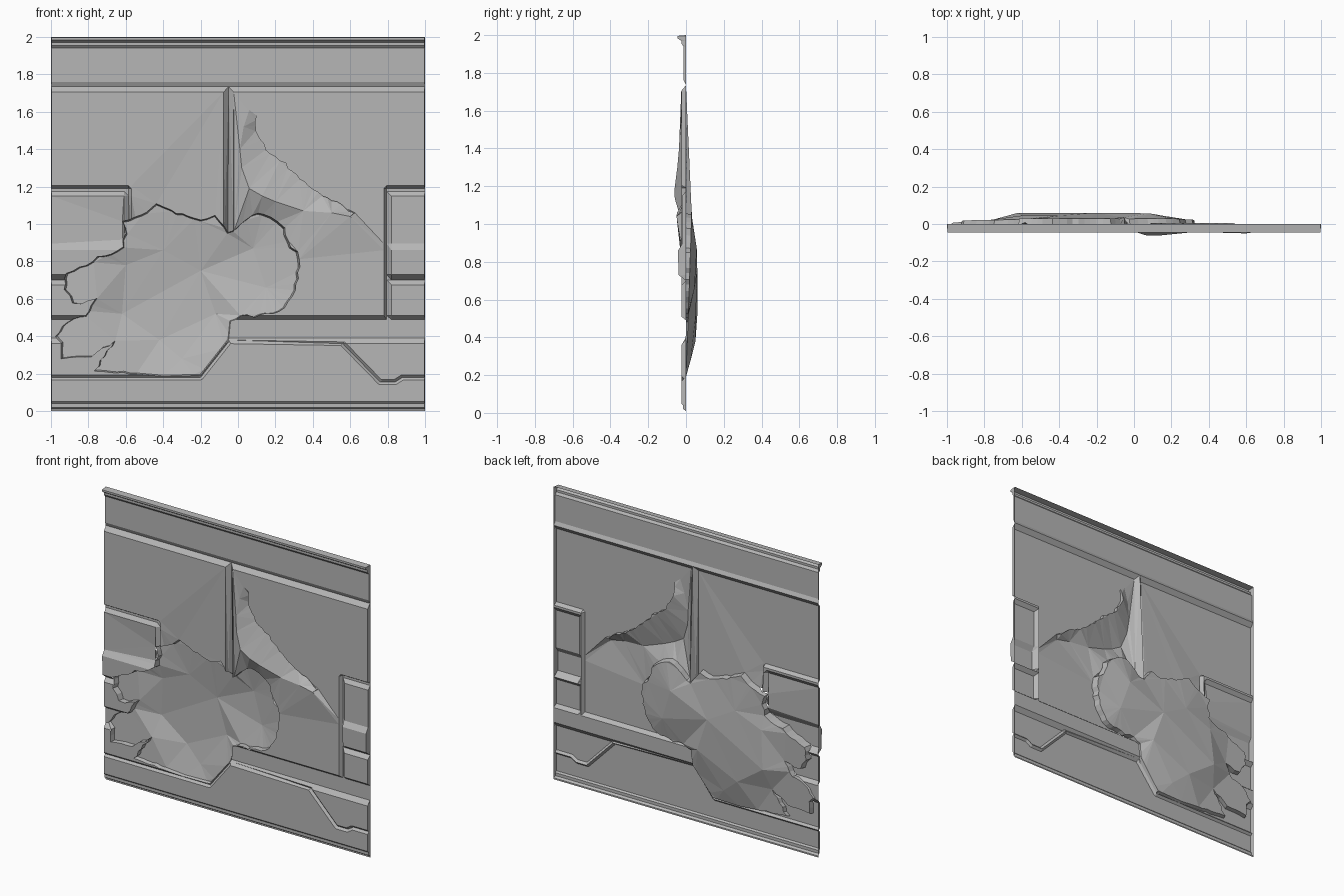
import bpy, random
from mathutils import Vector
from mathutils.geometry import delaunay_2d_cdt, intersect_point_line

random.seed(4)
cube = bpy.data.objects.get("Cube")
if cube:
    bpy.data.objects.remove(cube, do_unlink=True)

grey = bpy.data.materials.new("panel_grey")
grey.use_nodes = True
grey.diffuse_color = (0.47, 0.47, 0.47, 1)
grey.node_tree.nodes["Principled BSDF"].inputs["Base Color"].default_value = grey.diffuse_color

FACE = -0.025      # depth of the main panel face


def add_mesh(name, verts, faces):
    mesh = bpy.data.meshes.new(name)
    mesh.from_pydata(verts, [], faces)
    mesh.validate()
    mesh.materials.append(grey)
    obj = bpy.data.objects.new(name, mesh)
    bpy.context.collection.objects.link(obj)
    return obj


def lerp_table(table, v):
    """Piecewise linear lookup in an ascending table of (position, value)."""
    if v <= table[0][0]:
        return table[0][1]
    for (a, ya), (b, yb) in zip(table, table[1:]):
        if v <= b:
            return ya + (yb - ya) * (v - a) / (b - a)
    return table[-1][1]


def inside(p, poly):
    hit = False
    for a, b in zip(poly, poly[1:] + poly[:1]):
        if (a[1] > p[1]) != (b[1] > p[1]):
            if p[0] < a[0] + (b[0] - a[0]) * (p[1] - a[1]) / (b[1] - a[1]):
                hit = not hit
    return hit


def jagged(points, step, size, closed, calm=lambda p: False):
    """Break an outline into short ragged pieces."""
    pts = [Vector(p) for p in points]
    out = []
    for a, b in zip(pts, pts[1:] + pts[:1] if closed else pts[1:]):
        n = max(1, round((b - a).length / step))
        side = Vector((a.y - b.y, b.x - a.x)).normalized()
        for i in range(n):
            p = a.lerp(b, i / n)
            out.append(p if calm(p) else p + side * random.uniform(-size, size))
    return out if closed else out + [pts[-1]]


# Wall section: cornice, upper band, main panel, recess, skirting
wall_profile = [
    (0, 0), (0.01, 0), (0.02, -0.015), (0.04, -0.015), (0.05, FACE), (0.36, FACE),
    (0.39, 0), (0.49, 0), (0.51, FACE), (1.705, FACE), (1.735, 0), (1.76, -0.012),
    (1.94, -0.012), (1.955, FACE), (1.97, FACE), (1.983, -0.045), (1.996, -0.045), (2, 0)]

# Side box section, sunk into the panel at both ends
box_profile = [
    (0.49, 0), (0.51, FACE), (0.675, FACE), (0.7, 0), (0.73, -0.04), (0.86, -0.042),
    (0.895, -0.02), (1.15, -0.02), (1.175, 0), (1.19, 0), (1.205, FACE)]
boxes = [(-1, -0.57, -0.585, -0.61), (1, 0.78, 0.795, 0.82)]

# Fine grooves in the skirting
groove_paths = [[(-1, 0.18), (-0.2, 0.18), (-0.05, 0.37)],
                [(0.56, 0.36), (0.76, 0.155), (0.84, 0.155), (0.88, 0.18), (1, 0.18)]]
GROOVE = 0.014
grooves = [(Vector(a), Vector(b)) for path in groove_paths for a, b in zip(path, path[1:])]

SEAM_X, SEAM_W = -0.05, 0.027


def height(x, z):
    """Depth of the undamaged relief."""
    if abs(x) > 0.9985:
        return 0
    y = lerp_table(wall_profile, z)
    for side, lip, floor, inner in boxes:
        if x * side >= lip * side and 0.49 < z < 1.205:
            y = lerp_table(box_profile, z)
            edge = sorted([(lip, FACE), (floor, 0), (inner, -0.05)])
            y = max(y, lerp_table(edge, x))
    off = abs(x - SEAM_X) / SEAM_W
    if off < 1 and 0.9 < z < 1.735:
        y = max(y, FACE + (0.025 + 0.04 * (1.735 - z)) * (1 - off))
    if z < 0.4:
        p = Vector((x, z))
        for a, b in grooves:
            t = min(1, max(0, intersect_point_line(p, a, b)[1]))
            y = max(y, FACE + 0.014 * (1 - (p - a.lerp(b, t)).length / GROOVE))
    return y


# Ragged outline of the crater, in hundredths
crater_points = [
    (-62, 102), (-55, 104), (-44, 110), (-36, 107), (-20, 103), (-13, 104), (-5, 95),
    (0, 99), (8, 104), (14, 106), (21, 101), (25, 98), (27, 91), (31, 85), (33, 77),
    (30, 65), (25, 55), (19, 52), (2, 50), (-4, 48), (-5, 38), (-20, 19), (-40, 18.5),
    (-58, 20), (-76, 21), (-74, 27), (-66, 37), (-82, 28), (-94, 28), (-95, 36),
    (-98, 40), (-92, 48), (-81, 50), (-76, 59), (-88, 58), (-92, 65), (-92, 74),
    (-78, 80), (-62, 88), (-60, 95)]
crater = jagged([(x / 100, z / 100) for x, z in crater_points], 0.035, 0.011, True,
                lambda p: p.y < 0.5 and p.x > -0.55)
crater_floor = [(-62, 52, 0.06), (8, 87, 0.057), (-20, 75, 0.06), (-40, 86, 0.045), (-42, 38, 0.05),
                (-12, 52, 0.052), (-60, 78, 0.045), (15, 66, 0.045), (-30, 28, 0.025)]
rim_depth = [(0.2, 0), (0.5, 0.012), (0.75, 0.02), (1.05, 0.03)]

# Torn flap: pushed-out lower edge and ragged upper edge
flap_fold = [(62, 106, -0.035), (60, 104, -0.05), (50, 106, -0.048), (35, 107, -0.04), (20, 112, -0.055),
             (13, 115, -0.062), (6, 119, -0.06), (2, 130, -0.046), (1, 140, -0.037),
             (3, 152, -0.028), (6, 161, FACE)]
flap_tear = jagged([(0.06, 1.61), (0.09, 1.58), (0.1, 1.5), (0.15, 1.4), (0.25, 1.32),
                    (0.35, 1.22), (0.43, 1.17), (0.55, 1.1), (0.62, 1.06)], 0.03, 0.008, False)
fold = [(Vector((x / 100, z / 100)), y) for x, z, y in flap_fold]
flap_outline = [p for p, y in fold] + flap_tear[1:-1]


class Layout:
    """Flat drawing of points and crease lines, triangulated into a sheet."""

    def __init__(self):
        self.pts, self.edges, self.depth = [], [], {}

    def line(self, points, depths=None, closed=False):
        first = len(self.pts)
        for i, p in enumerate(points):
            if depths:
                self.depth[len(self.pts)] = depths[i]
            self.pts.append(Vector(p))
        ids = list(range(first, len(self.pts)))
        self.edges += list(zip(ids, ids[1:] + ids[:1] if closed else ids[1:]))

    def build(self, name, keep, rule):
        pts, _, tris, origin, _, _ = delaunay_2d_cdt(self.pts, self.edges, [], 0, 1e-5)
        verts = []
        for p, ids in zip(pts, origin):
            given = [self.depth[i] for i in ids if i in self.depth]
            verts.append((p.x, given[0] if given else rule(p.x, p.y), p.y))
        mid = lambda f: sum((pts[i] for i in f), Vector((0, 0))) / len(f)
        return add_mesh(name, verts, [f for f in tris if keep(mid(f))])


def strip(name, ring_a, ring_b, closed):
    n = len(ring_a)
    faces = [(i, (i + 1) % n, n + (i + 1) % n, n + i) for i in range(n if closed else n - 1)]
    add_mesh(name, ring_a + ring_b, faces)


# Wall panel with relief creases and openings for the damage
wall = Layout()
for z, _ in wall_profile:
    wall.line([(-1, z), (1, z)])
for x in (-1, -0.997, 0.997, 1):
    wall.line([(x, 0), (x, 2)])
for side, lip, floor, inner in boxes:
    for z, _ in box_profile:
        wall.line([(side, z), (lip, z)])
    for x in (lip, floor, inner):
        wall.line([(x, 0.49), (x, 1.205)])
for k in (-1, 0, 1):
    wall.line([(SEAM_X + k * SEAM_W, 0.93), (SEAM_X + k * SEAM_W, 1.705), (SEAM_X, 1.735)])
    for a, b in grooves:
        d = (b - a).normalized()
        off = Vector((-d.y, d.x)) * GROOVE * k
        wall.line([a + off, b + off])
wall.line([(0.06, 1.61), (0.625, 1.61), (0.625, 1.06)])
rim_outer = [height(p.x, p.y) + (0.012 if p.y > 0.9 else 0) for p in crater]
wall.line(crater, rim_outer, closed=True)
wall.line([p for p, y in fold], [y for p, y in fold])
wall.line(flap_tear, [FACE] * len(flap_tear))
wall.build("wall_panel", lambda c: not inside(c, crater) and not inside(c, flap_outline), height)

# Crater floor and its ragged rim
centre = Vector((-0.3, 0.62))
inner = [centre.lerp(p, 0.985) for p in crater]
rim_inner = [max(y, lerp_table(rim_depth, p.y)) for p, y in zip(crater, rim_outer)]
floor = Layout()
floor.line(inner, rim_inner, closed=True)
for x, z, y in crater_floor:
    floor.line([(x / 100, z / 100)], [y])
floor.build("crater_floor", lambda c: inside(c, inner), lambda x, z: lerp_table(rim_depth, z))
strip("crater_rim", [(p.x, y, p.y) for p, y in zip(crater, rim_outer)],
      [(p.x, y, p.y) for p, y in zip(inner, rim_inner)], True)

# Bent flap and the torn edge above it
tear_depth = [FACE + 0.03 * min(1, i / 4, (len(flap_tear) - 1 - i) / 4) for i in range(len(flap_tear))]
flap = Layout()
flap.line(flap_outline, [y for p, y in fold] + tear_depth[1:-1], closed=True)
flap.build("torn_flap", lambda c: inside(c, flap_outline), lambda x, z: FACE)
strip("flap_torn_edge", [(p.x, FACE, p.y) for p in flap_tear],
      [(p.x, y, p.y) for p, y in zip(flap_tear, tear_depth)], False)
